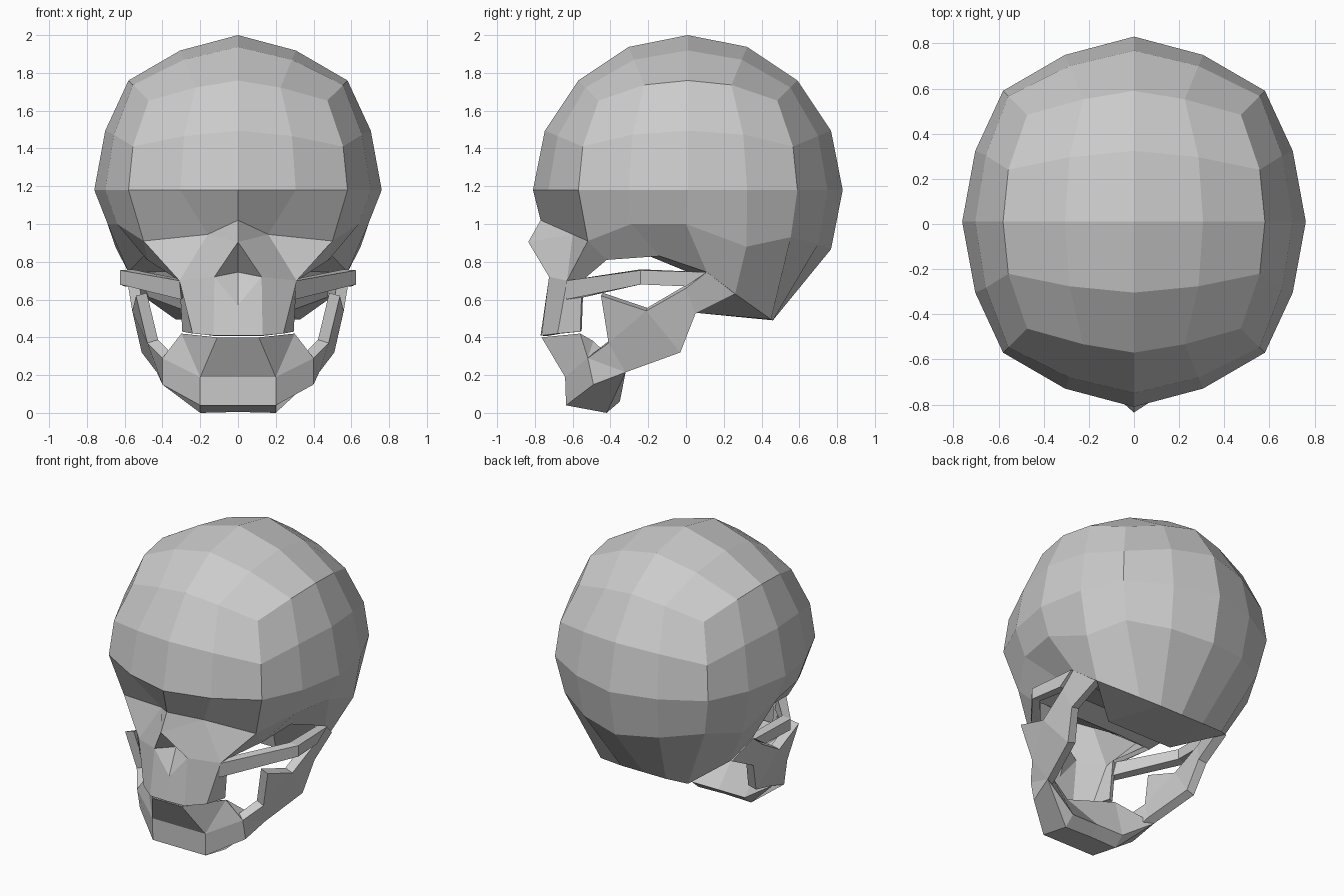
import bpy, bmesh, math
from mathutils import Vector

if "Cube" in bpy.data.objects:
    bpy.data.objects.remove(bpy.data.objects["Cube"])

bone = bpy.data.materials.new("bone_grey")
bone.diffuse_color = (0.6, 0.6, 0.6, 1)
bone.use_nodes = True
bone.node_tree.nodes["Principled BSDF"].inputs["Base Color"].default_value = bone.diffuse_color


def finish(name, bm, thickness=0.0):
    """Orient the faces outward and make a flat-shaded object."""
    bmesh.ops.recalc_face_normals(bm, faces=bm.faces)
    ref = Vector((0, 0, 0.6))
    if sum(f.normal.dot(f.calc_center_median() - ref) * f.calc_area() for f in bm.faces) < 0:
        bmesh.ops.reverse_faces(bm, faces=bm.faces)
    me = bpy.data.meshes.new(name)
    bm.to_mesh(me)
    bm.free()
    me.materials.append(bone)
    ob = bpy.data.objects.new(name, me)
    bpy.context.collection.objects.link(ob)
    if thickness:
        mod = ob.modifiers.new("thickness", 'SOLIDIFY')
        mod.thickness = thickness
        mod.offset = -1
    return ob


def mirrored(name, pts, faces, thickness=0.0):
    """Build a half from named points and mirror it across x = 0."""
    bm = bmesh.new()
    right = {k: bm.verts.new(p) for k, p in pts.items()}
    left = {k: right[k] if p[0] == 0 else bm.verts.new((-p[0], p[1], p[2]))
            for k, p in pts.items()}
    for f in faces.split(","):
        keys = f.split()
        bm.faces.new([right[k] for k in keys])
        bm.faces.new([left[k] for k in reversed(keys)])
    return finish(name, bm, thickness)


# Cranium: cube grid blown up to a sphere, with the lower rows reshaped
R, CY, CZ = 0.82, 0.01, 1.18
shaped = {
    (0, -2, -1): (0, -.77, 1.02), (1, -2, -1): (.16, -.60, .945),
    (2, -2, -1): (.50, -.52, .91), (2, -1, -1): (.64, -.29, 1.0),
    (2, 0, -1): (.69, 0, 1.0), (2, 1, -1): (.65, .32, .88),
    (2, 2, -1): (.53, .555, .93),
    (0, -2, -2): (0, -.42, .82), (1, -2, -2): (.25, -.42, .82),
    (2, -2, -2): (.48, -.42, .81), (2, -1, -2): (.50, -.14, .83),
    (2, 0, -2): (.58, .11, .745), (2, 1, -2): (.52, .26, .63),
    (2, 2, -2): (.33, .45, .495), (1, 2, -2): (.17, .46, .49),
    (0, 2, -2): (0, .46, .49),
    (0, -1, -2): (0, -.28, .865), (1, -1, -2): (.25, -.28, .865),
    (0, 0, -2): (0, 0, .75), (1, 0, -2): (.25, 0, .75),
    (0, 1, -2): (0, .05, .53), (1, 1, -2): (.25, .05, .53),
}


def cranium_point(i, j, k):
    if (abs(i), j, k) in shaped:
        x, y, z = shaped[(abs(i), j, k)]
        return (math.copysign(x, i), y, z)
    v = Vector([math.tan(c * math.pi / 8) for c in (i, j, k)]).normalized() * R
    if abs(i) == 1:
        v *= 0.975
    if abs(i) == 2 and abs(j) < 2 and abs(k) < 2:
        v.x *= 0.928
    return (v.x, v.y + CY, v.z + CZ)


bm = bmesh.new()
grid = {}


def vert(key):
    if key not in grid:
        grid[key] = bm.verts.new(cranium_point(*key))
    return grid[key]


for axis in range(3):
    for side in (-2, 2):
        for a in range(-2, 2):
            for b in range(-2, 2):
                quad = []
                for u, w in ((a, b), (a + 1, b), (a + 1, b + 1), (a, b + 1)):
                    key = [u, w]
                    key.insert(axis, side)
                    quad.append(vert(tuple(key)))
                bm.faces.new(quad)
finish("cranium", bm)

# Face: brow, nose opening, orbits and upper jaw
mirrored("face", {
    "p1": (0, -.77, 1.02), "p2": (.16, -.60, .945), "p4": (.50, -.52, .91),
    "c": (.48, -.42, .81), "t": (0, -.835, .905), "n": (0, -.67, .745),
    "m0": (0, -.745, .57), "m2": (.125, -.725, .72), "m3": (.31, -.63, .70),
    "m4": (.31, -.55, .70), "w0": (0, -.77, .41), "w1": (.13, -.765, .41),
    "w2": (.24, -.68, .42), "w3": (.295, -.56, .43),
}, "p1 p2 t,t p2 m3 m2,t m2 n,n m2 m0,p2 p4 m3,p4 c m4 m3,"
   "m2 m3 w2 w1,m2 w1 w0 m0,m3 m4 w3 w2", 0.03)

# Cheek arch: four-sided bar from the upper jaw back to the temple
mirrored("cheek_arch", {
    "a0": (.31, -.635, .70), "a1": (.30, -.635, .60), "a2": (.29, -.55, .61), "a3": (.31, -.54, .71),
    "b0": (.625, -.24, .755), "b1": (.625, -.24, .68), "b2": (.56, -.24, .69), "b3": (.56, -.24, .76),
    "c0": (.60, .11, .745), "c1": (.60, 0, .67), "c2": (.54, 0, .67), "c3": (.54, .11, .745),
}, "a0 a1 b1 b0,a1 a2 b2 b1,a2 a3 b3 b2,a3 a0 b0 b3,a3 a2 a1 a0,"
   "b0 b1 c1 c0,b1 b2 c2 c1,b2 b3 c3 c2,b3 b0 c0 c3,c0 c1 c2 c3")

# Lower jaw: chin body
mirrored("chin", {
    "b0": (0, -.765, .40), "b1": (.11, -.765, .40), "b2": (.30, -.56, .42),
    "d0": (0, -.64, .19), "d1": (.20, -.64, .19), "d2": (.40, -.52, .29),
    "e0": (0, -.635, .04), "e1": (.20, -.635, .04), "e2": (.40, -.49, .15),
    "f0": (0, -.42, .005), "f1": (.20, -.42, 0), "g0": (0, -.35, .06),
    "g1": (.20, -.35, .06), "g2": (.43, -.32, .215),
    "h0": (0, -.64, .37), "h2": (.26, -.49, .38),
}, "b0 b1 d1 d0,b1 b2 d1,b2 d2 d1,d0 d1 e1 e0,d1 d2 e2 e1,e0 e1 f1 f0,"
   "e1 e2 g2 f1,f0 f1 g1 g0,f1 g2 g1,b0 h0 b1,b1 h0 h2 b2,h0 g0 g1 h2,"
   "h2 g1 g2,b2 h2 d2,d2 h2 g2,d2 g2 e2")

# Lower jaw: rising branches up to the hinge
mirrored("jaw_branch", {
    "d2": (.40, -.52, .29), "e2": (.40, -.49, .15), "g2": (.43, -.32, .215),
    "r": (.48, -.41, .37), "k": (.54, -.45, .62), "n": (.56, -.21, .54),
    "q": (.51, -.03, .32), "h": (.58, 0, .66), "l": (.545, .05, .525),
    "t": (.585, .11, .745), "j": (.53, .26, .63),
}, "d2 e2 g2 r,r g2 q n,r n k,n q l h,h l j t", 0.06)
